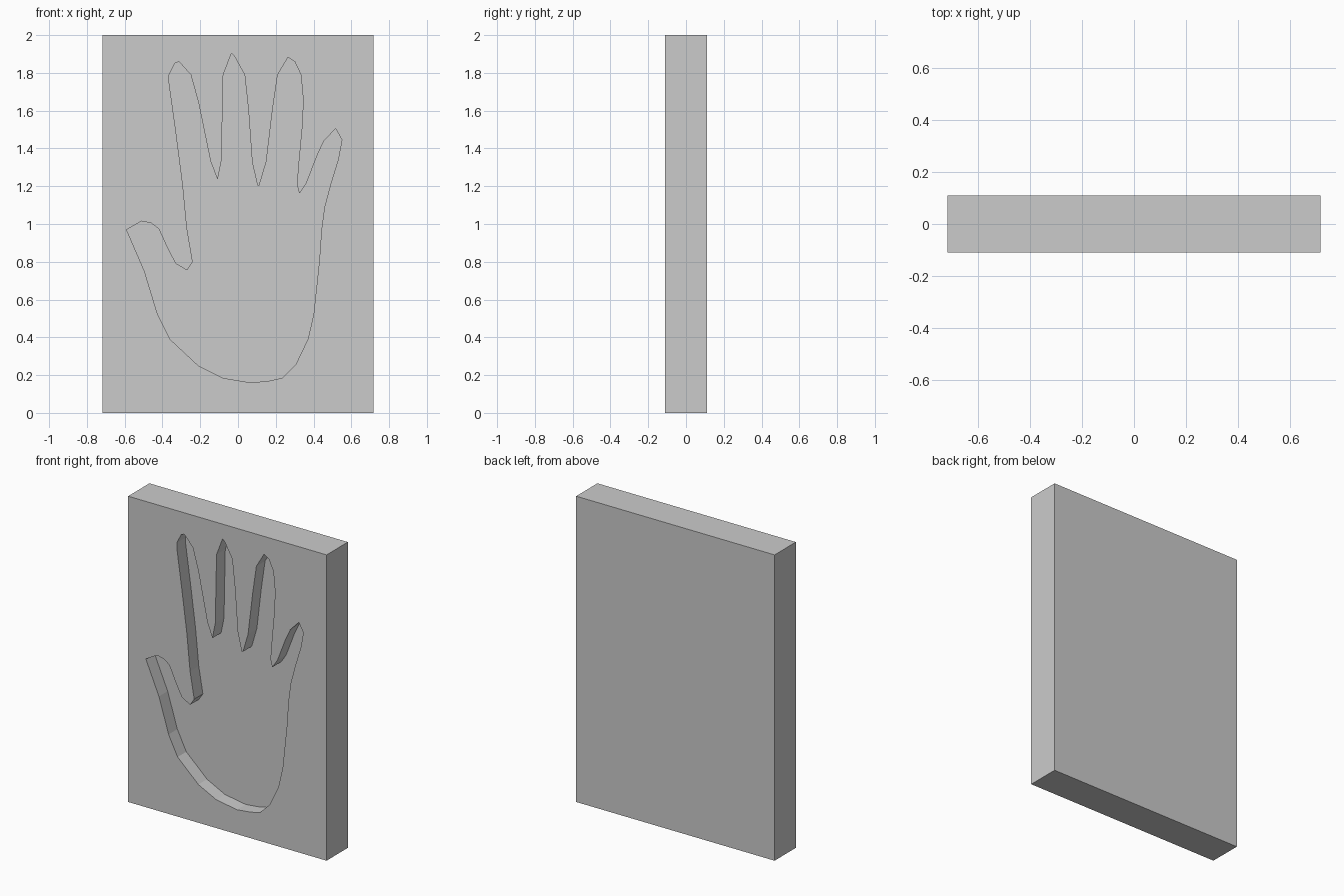
import bpy, bmesh

if "Cube" in bpy.data.objects:
    bpy.data.objects.remove(bpy.data.objects["Cube"])

W, D, H = 1.436, 0.22, 2.0   # slab width, depth, height
RECESS = 0.09                # depth of the hand print

# Hand outline (x, z), one short profile per part, running thumb to little finger and round the palm
thumb = [(-.59, .97), (-.51, 1.015), (-.46, 1.005), (-.42, .975), (-.37, .865),
         (-.33, .79), (-.27, .755), (-.24, .80)]
index_finger = [(-.27, .975), (-.293, 1.215), (-.33, 1.50), (-.365, 1.75), (-.365, 1.79),
                (-.335, 1.85), (-.313, 1.86), (-.25, 1.79), (-.21, 1.645), (-.145, 1.33), (-.108, 1.235)]
middle_finger = [(-.087, 1.34), (-.083, 1.56), (-.078, 1.79), (-.035, 1.903), (-.02, 1.89),
                 (.035, 1.79), (.055, 1.605), (.075, 1.325), (.103, 1.205), (.113, 1.205)]
ring_finger = [(.15, 1.33), (.183, 1.605), (.21, 1.79), (.265, 1.883), (.30, 1.86), (.333, 1.79),
               (.345, 1.66), (.34, 1.53), (.32, 1.315), (.312, 1.21), (.325, 1.16)]
little_finger = [(.362, 1.215), (.42, 1.365), (.455, 1.44), (.517, 1.505), (.55, 1.445),
                 (.53, 1.34), (.49, 1.21), (.458, 1.09)]
palm = [(.442, .97), (.43, .80), (.40, .52), (.37, .39), (.305, .255), (.235, .185), (.165, .17),
        (.07, .16), (-.08, .185), (-.21, .25), (-.36, .39), (-.425, .52), (-.495, .75)]


def prism(name, outline, y0, y1):
    """Extrude an x/z outline from y0 to y1."""
    bm = bmesh.new()
    face = bm.faces.new([bm.verts.new((x, y0, z)) for x, z in outline])
    ext = bmesh.ops.extrude_face_region(bm, geom=[face])
    moved = [v for v in ext["geom"] if isinstance(v, bmesh.types.BMVert)]
    bmesh.ops.translate(bm, verts=moved, vec=(0, y1 - y0, 0))
    bmesh.ops.recalc_face_normals(bm, faces=bm.faces)
    mesh = bpy.data.meshes.new(name)
    bm.to_mesh(mesh)
    bm.free()
    obj = bpy.data.objects.new(name, mesh)
    bpy.context.collection.objects.link(obj)
    return obj


# Slab
slab = prism("slab", [(-W/2, 0), (W/2, 0), (W/2, H), (-W/2, H)], -D/2, D/2)

# Hand-shaped cutter, starting in front of the slab
hand = thumb + index_finger + middle_finger + ring_finger + little_finger + palm
cutter = prism("hand_cutter", hand, -D/2 - 0.1, -D/2 + RECESS)
cutter.hide_render = True

# Sink the hand print into the front, then drop the cutter
cut = slab.modifiers.new("hand_print", 'BOOLEAN')
cut.operation = 'DIFFERENCE'
cut.solver = 'EXACT'
cut.object = cutter
bpy.context.view_layer.objects.active = slab
bpy.ops.object.modifier_apply(modifier=cut.name)
bpy.data.objects.remove(cutter)
